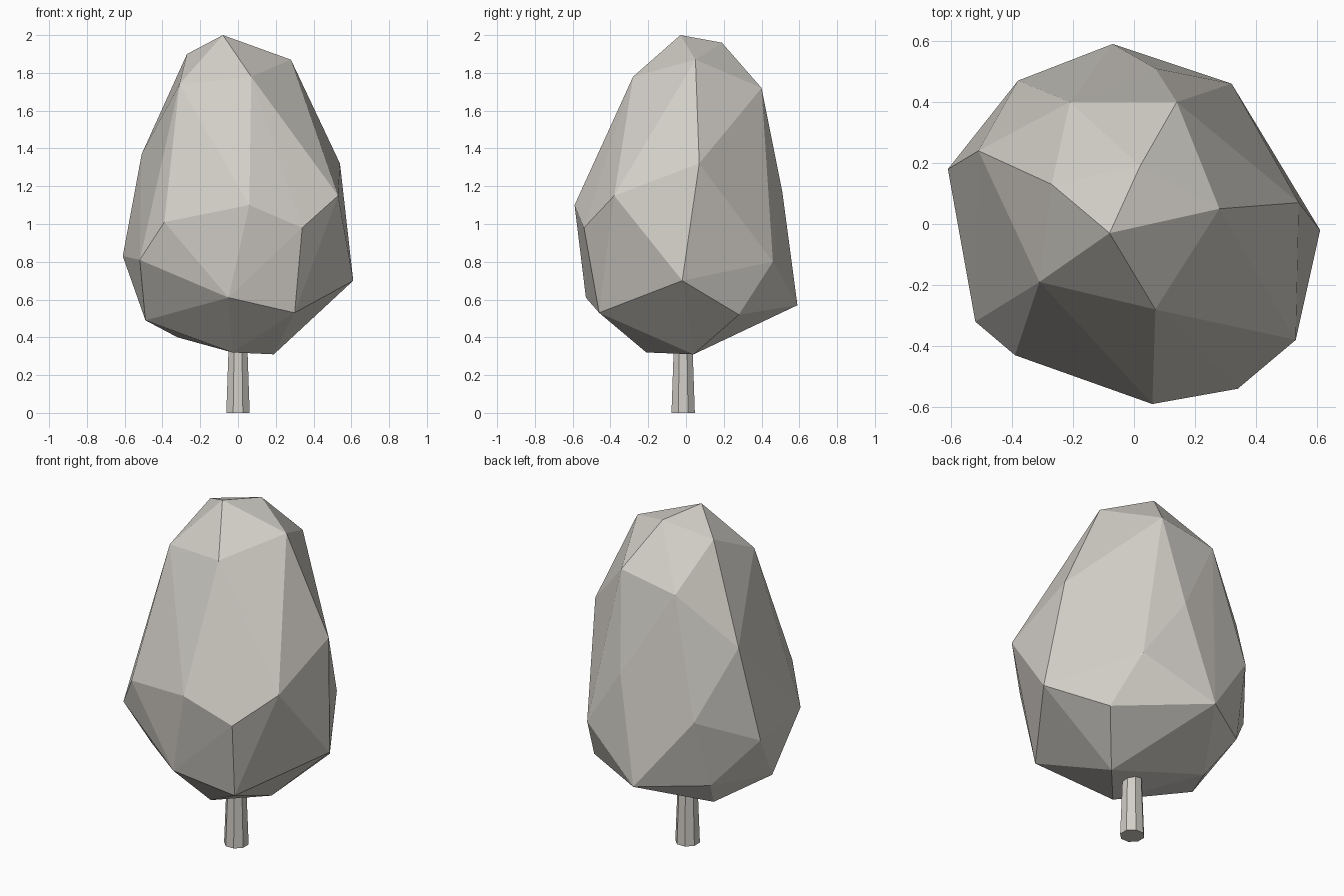
import bpy
import bmesh
import math
from mathutils import Matrix, Vector

default_cube = bpy.data.objects.get("Cube")
if default_cube:
    bpy.data.objects.remove(default_cube, do_unlink=True)


def make_material(name, colour):
    material = bpy.data.materials.new(name)
    material.use_nodes = True
    material.diffuse_color = colour
    shader = material.node_tree.nodes["Principled BSDF"]
    shader.inputs["Base Color"].default_value = colour
    shader.inputs["Roughness"].default_value = 1
    return material


def finish_object(name, bm, material):
    """Turn a bmesh into a flat shaded object in the scene."""
    bmesh.ops.recalc_face_normals(bm, faces=bm.faces)
    mesh = bpy.data.meshes.new(name)
    bm.to_mesh(mesh)
    bm.free()
    mesh.materials.append(material)
    obj = bpy.data.objects.new(name, mesh)
    bpy.context.scene.collection.objects.link(obj)
    return obj


def faceted_hull(name, tiers, material):
    """Wrap a faceted skin around tiers of corners given in hundredths."""
    bm = bmesh.new()
    for tier in tiers:
        for corner in tier:
            bm.verts.new(Vector(corner) / 100)
    hull = bmesh.ops.convex_hull(bm, input=bm.verts[:], use_existing_faces=False)
    unused = {item for key in ("geom_interior", "geom_unused") for item in hull[key]
              if isinstance(item, bmesh.types.BMVert)}
    bmesh.ops.delete(bm, geom=list(unused), context="VERTS")
    return finish_object(name, bm, material)


def tapered_post(name, sides, bottom_radius, top_radius, height, centre, material):
    bm = bmesh.new()
    placement = Matrix.Translation((centre[0], centre[1], height / 2))
    turn = Matrix.Rotation(math.pi / sides, 4, "Z")
    bmesh.ops.create_cone(bm, cap_ends=True, segments=sides, radius1=bottom_radius,
                          radius2=top_radius, depth=height, matrix=placement @ turn)
    return finish_object(name, bm, material)


warm_grey = make_material("warm grey", (0.64, 0.615, 0.57, 1))

# Foliage corners, from the tip down to the underside
tip = [(-8, -3, 200), (2, 19, 196), (-27, 13, 190), (28, 5, 187)]
shoulders = [(7, -28, 178), (-31, -19, 174), (14, 40, 172), (-21, 40, 166)]
upper_sides = [(-51, 24, 137), (54, 7, 132), (7, 51, 117), (53, -38, 115),
               (6, -59, 110)]
belly = [(-39, -43, 101), (34, -54, 98), (-38, 47, 98), (-61, 18, 83),
         (-52, -32, 81), (32, 46, 80), (61, -2, 70)]
lower_sides = [(-5, -53, 61), (-41, 36, 58), (-7, 59, 57), (30, -46, 53),
               (40, 28, 52), (-49, -10, 49)]
underside = [(-32, 20, 40), (-3, -21, 32), (19, 4, 31)]

faceted_hull("foliage", [tip, shoulders, upper_sides, belly, lower_sides, underside],
             warm_grey)

# Trunk, with its top end buried in the foliage
tapered_post("trunk", 8, 0.067, 0.05, 0.45, (0, -0.015), warm_grey)
